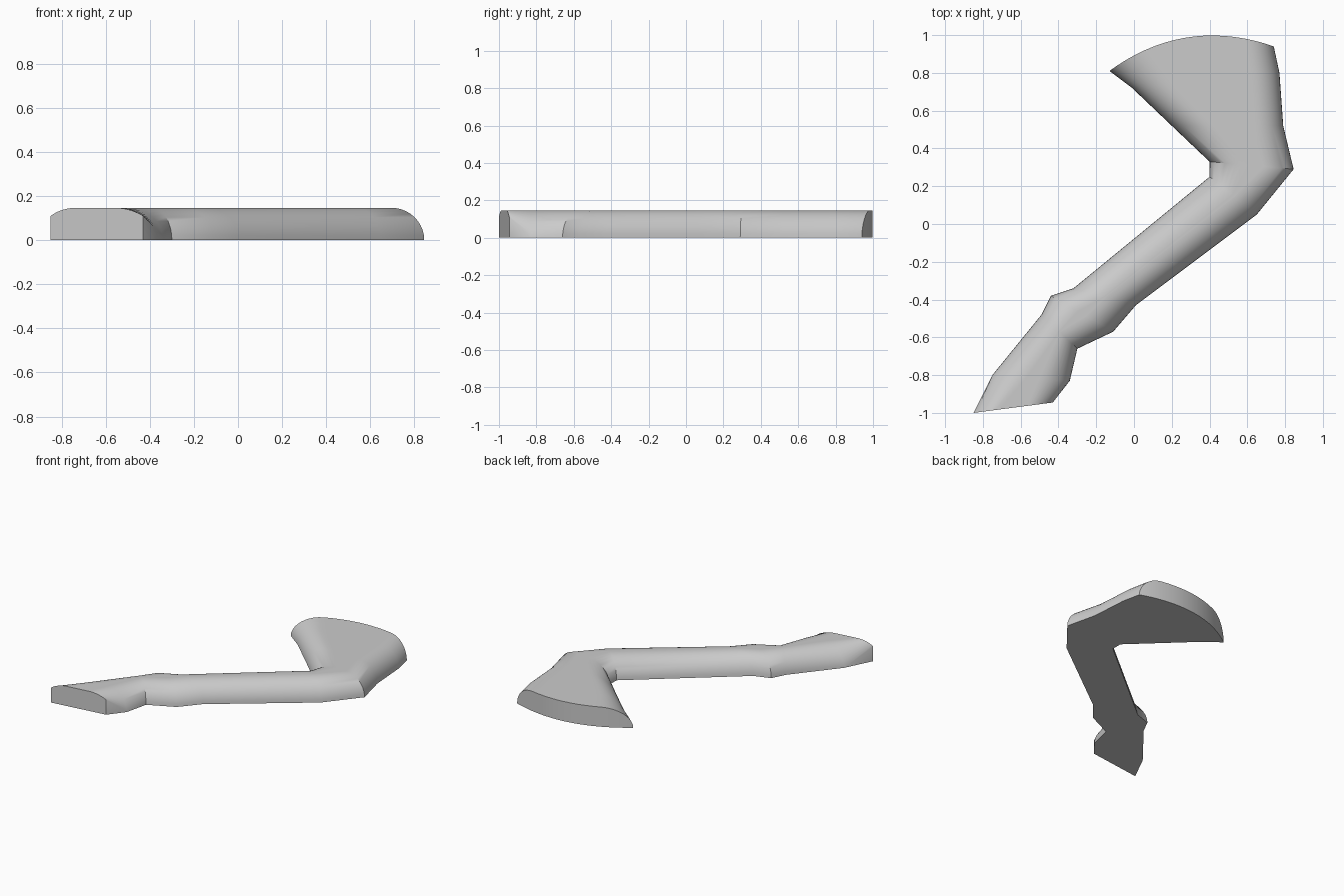
import bpy, bmesh, math
from mathutils import Vector

cube = bpy.data.objects.get("Cube")
if cube:
    bpy.data.objects.remove(cube, do_unlink=True)

HEIGHT = 0.147
RADIUS = 0.147
ARC = 10       # segments in each rounded shoulder
FLAT = 10      # segments across the flat top

# Inner and outer edge at each station along the limb, wide end first
inner = [(-.13, .81), (-.01, .72), (.2, .52), (.4, .33), (.4, .25),
         (-.32, -.34), (-.44, -.38), (-.49, -.48), (-.75, -.8), (-.85, -1)]
outer = [(.74, .94), (.77, .8), (.79, .52), (.845, .29), (.65, .05),
         (.01, -.43), (-.11, -.57), (-.3, -.66), (-.34, -.83), (-.43, -.945)]
inner = [Vector(p) for p in inner]
outer = [Vector(p) for p in outer]
last = len(inner) - 1


def shoulder(side, i, chord):
    """Width of the rounded shoulder, measured along the station's chord."""
    tangent = (side[min(i + 1, last)] - side[max(i - 1, 0)]).normalized()
    across = abs(tangent.cross(chord.normalized()))
    return min(RADIUS / max(across, 0.7), 0.48 * chord.length) / chord.length


def section(i):
    """Pairs of (position along the chord, height) for one station."""
    chord = outer[i] - inner[i]
    a, b = shoulder(inner, i, chord), shoulder(outer, i, chord)
    start = math.asin(0.75) if i == last else 0    # blunt walls at the narrow end
    arc = []
    for k in range(ARC + 1):
        angle = start + (math.pi / 2 - start) * k / ARC
        arc.append(((math.cos(start) - math.cos(angle)), HEIGHT * math.sin(angle)))
    reach = arc[-1][0]
    left = [(a * d, z) for d, z in arc]
    right = [(1 - b * d, z) for d, z in reversed(arc)]
    t0, t1 = a * reach, 1 - b * reach
    middle = [(t0 + (t1 - t0) * k / FLAT, HEIGHT) for k in range(1, FLAT)]
    return left + middle + right


# Loft the stations into one closed body with a flat underside
bm = bmesh.new()
tops, bottoms = [], []
for i in range(last + 1):
    chord = outer[i] - inner[i]
    normal = Vector((-chord.y, chord.x)).normalized()
    bulge = 0.115 if i == 0 else 0                 # curved wide end
    top, bottom = [], []
    for t, z in section(i):
        p = inner[i] + chord * t + normal * bulge * 4 * t * (1 - t)
        top.append(bm.verts.new((p.x, p.y, z)))
        bottom.append(bm.verts.new((p.x, p.y, 0)))
    tops.append(top)
    bottoms.append(bottom)


def bridge(first, second):
    for k in range(len(first) - 1):
        bm.faces.new((first[k], first[k + 1], second[k + 1], second[k]))


for rows in (tops, bottoms):
    for first, second in zip(rows, rows[1:]):
        bridge(first, second)
for end in (0, last):
    bridge(tops[end], bottoms[end])
for k in (0, -1):
    bridge([row[k] for row in tops], [row[k] for row in bottoms])

bmesh.ops.remove_doubles(bm, verts=bm.verts, dist=0.0002)
bmesh.ops.dissolve_degenerate(bm, edges=bm.edges, dist=0.0002)
bmesh.ops.recalc_face_normals(bm, faces=bm.faces)
mesh = bpy.data.meshes.new("bent_limb")
bm.to_mesh(mesh)
bm.free()

# Plain grey finish
grey = bpy.data.materials.new("plain grey")
grey.use_nodes = True
colour = (0.6, 0.6, 0.6, 1)
grey.diffuse_color = colour
grey.node_tree.nodes["Principled BSDF"].inputs["Base Color"].default_value = colour
mesh.materials.append(grey)

limb = bpy.data.objects.new("bent_limb", mesh)
bpy.context.collection.objects.link(limb)
bpy.ops.object.select_all(action='DESELECT')
limb.select_set(True)
bpy.context.view_layer.objects.active = limb
bpy.ops.object.shade_smooth_by_angle(angle=math.radians(35))
